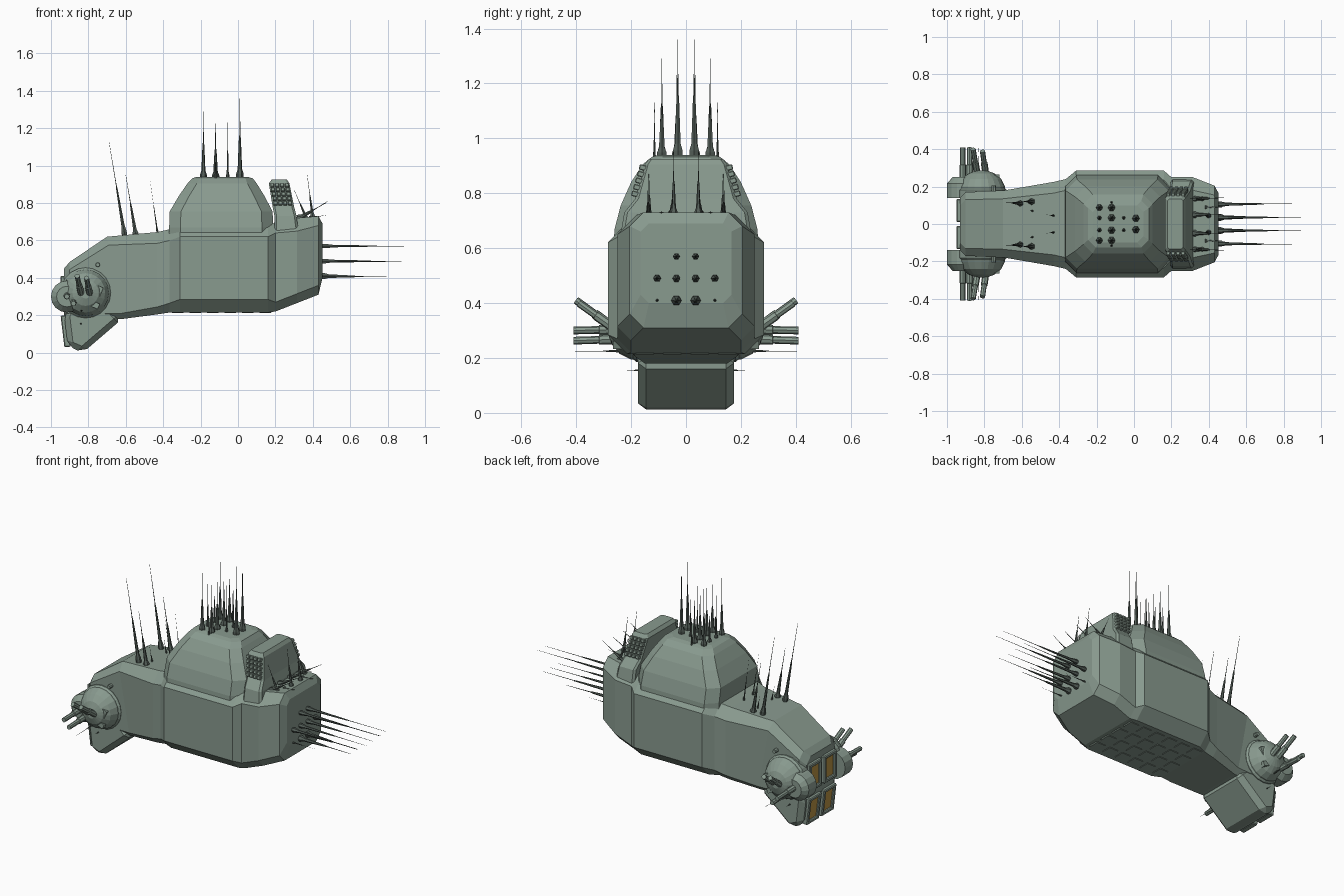
import bpy, bmesh, math
from mathutils import Vector, Matrix

if "Cube" in bpy.data.objects:
    bpy.data.objects.remove(bpy.data.objects["Cube"])


def material(name, rgb):
    m = bpy.data.materials.new(name)
    m.diffuse_color = (*rgb, 1)
    m.use_nodes = True
    m.node_tree.nodes["Principled BSDF"].inputs["Base Color"].default_value = m.diffuse_color
    return m


GREEN = material("hull_green", (0.25, 0.325, 0.275))
DARK = material("dark_metal", (0.09, 0.115, 0.10))
AMBER = material("amber_glass", (0.50, 0.30, 0.06))


def finish(name, bm, mat=GREEN, bevel=0, smooth=False):
    bmesh.ops.recalc_face_normals(bm, faces=bm.faces)
    me = bpy.data.meshes.new(name)
    bm.to_mesh(me)
    bm.free()
    ob = bpy.data.objects.new(name, me)
    bpy.context.collection.objects.link(ob)
    me.materials.append(mat)
    if smooth:
        me.polygons.foreach_set("use_smooth", [True] * len(me.polygons))
    if bevel:
        b = ob.modifiers.new("bevel", "BEVEL")
        b.width, b.segments = bevel, 1
    return ob


def add_loft(bm, rings):
    vs = [[bm.verts.new(p) for p in r] for r in rings]
    n = len(vs[0])
    for a, b in zip(vs, vs[1:]):
        for i in range(n):
            j = (i + 1) % n
            bm.faces.new((a[i], a[j], b[j], b[i]))
    bm.faces.new(vs[0])
    bm.faces.new(vs[-1])


def chamfered(u0, u1, v0, v1, c0, c1):
    """Rectangle with cut corners: c0 at the v0 side, c1 at the v1 side."""
    return [(u0 + c0, v0), (u1 - c0, v0), (u1, v0 + c0), (u1, v1 - c1),
            (u1 - c1, v1), (u0 + c1, v1), (u0, v1 - c1), (u0, v0 + c0)]


def add_box(bm, centre, size, rot=Matrix()):
    m = Matrix.Translation(centre) @ rot.to_4x4() @ Matrix.Diagonal((*size, 1))
    bmesh.ops.create_cube(bm, size=1, matrix=m)


def add_turned(bm, base, tip, profile, sides=8):
    """Round part from base to tip; profile = (fraction of length, radius)."""
    base, tip = Vector(base), Vector(tip)
    q = (tip - base).to_track_quat('Z', 'Y')
    rings = []
    for t, r in profile:
        c = base.lerp(tip, t)
        rings.append([c + q @ Vector((r * math.cos(k * math.tau / sides),
                                      r * math.sin(k * math.tau / sides), 0))
                      for k in range(sides)])
    add_loft(bm, rings)


def add_spike(bm, base, tip, r=0.017):
    add_turned(bm, base, tip, [(0, r), (.06, r), (.12, r * .6), (.5, r * .28),
                               (.55, r * .13), (1, r * .05)], 6)


# hull: cross-sections along x (x bottom, x top, half width, z0, z1, chamfers)
sections = [(-.93, -.93, .14, .19, .45, .03, .04), (-.90, -.90, .17, .18, .485, .03, .04),
            (-.62, -.70, .18, .18, .62, .03, .045), (-.43, -.43, .225, .205, .645, .04, .06),
            (-.365, -.365, .24, .215, .66, .05, .06), (-.31, -.31, .285, .215, .67, .07, .05),
            (.16, .16, .285, .215, .67, .07, .05), (.20, .20, .25, .22, .70, .05, .06),
            (.315, .315, .25, .265, .72, .05, .07), (.43, .43, .205, .31, .73, .05, .05),
            (.452, .452, .165, .40, .69, .03, .03)]
bm = bmesh.new()
rings = []
for xb, xt, w, z0, z1, cb, ct in sections:
    rings.append([(xb + (xt - xb) * (z - z0) / (z1 - z0), y, z)
                  for y, z in chamfered(-w, w, z0, z1, cb, ct)])
add_loft(bm, rings)
finish("hull", bm)

# chin: side profile extruded across the width
bm = bmesh.new()
chin = [(-.93, .20), (-.91, .035), (-.83, 0), (-.62, .18), (-.70, .26), (-.90, .26)]
add_loft(bm, [[(x, y, z) for x, z in chin] for y in (-.175, .175)])
finish("chin", bm, bevel=.03)

# upper dome and rear launcher ridge: (z, x0, x1, half width, chamfer)
def stack(name, levels):
    bm = bmesh.new()
    add_loft(bm, [[(x, y, z) for x, y in chamfered(x0, x1, -w, w, c, c)]
                  for z, x0, x1, w, c in levels])
    return finish(name, bm)


stack("dome", [(.60, -.368, .188, .265, .06), (.67, -.368, .188, .26, .06),
               (.755, -.365, .185, .238, .06), (.84, -.315, .14, .20, .055),
               (.905, -.27, .10, .158, .05), (.932, -.245, .08, .125, .04),
               (.94, -.22, .05, .10, .035)])
stack("launcher_ridge", [(.64, .195, .325, .24, .012), (.73, .195, .313, .225, .012),
                         (.78, .185, .30, .185, .012), (.905, .165, .275, .15, .012),
                         (.925, .18, .262, .135, .01)])

# launcher cells on both ends of the ridge
bm = bmesh.new()
for s in (-1, 1):
    for i in range(4):
        for j in range(5):
            t = (j + .5) / 5
            z = .785 + .12 * t
            add_box(bm, (.203 - .022 * t + .026 * i, s * (.187 - .035 * t), z),
                    (.021, .03, .02), Matrix.Rotation(s * .27, 3, 'X'))
finish("launcher_cells", bm, bevel=.003)

# belly tiles
bm = bmesh.new()
for i in range(6):
    for j in range(4):
        add_box(bm, (-.322 + .0935 * i, -.15 + .1 * j, .235), (.086, .092, .045))
finish("belly_tiles", bm, bevel=.014)

# face windows with frames
panes, frames = bmesh.new(), bmesh.new()
for z, x, tilt in ((.325, -.932, 0), (.115, -.921, -.12)):
    rot = Matrix.Rotation(tilt, 3, 'Y')
    for y in (-.072, .072):
        add_box(panes, (x, y, z), (.016, .07, .12), rot)
        for k in (-1, 1):
            add_box(frames, (x, y + k * .05, z), (.035, .022, .17), rot)
            add_box(frames, Vector((x, y, z)) + rot @ Vector((0, 0, k * .074)),
                    (.035, .10, .022), rot)
finish("window_panes", panes, AMBER)
finish("window_frames", frames, bevel=.005)

# gun turrets on both cheeks
for s, side in ((-1, "front"), (1, "back")):
    bm = bmesh.new()
    add_turned(bm, (-.815, s * .14, .32), (-.815, s * .285, .32),
               [(0, .135), (.28, .135), (.36, .125), (.42, .125), (.7, .105),
                (.9, .07), (1, .03)], 20)
    add_turned(bm, (-.915, s * .14, .30), (-.915, s * .25, .30),
               [(0, .085), (.7, .085), (1, .055)], 16)
    add_box(bm, (-.78, s * .235, .345), (.11, .06, .05), Matrix.Rotation(.4, 3, 'Y'))
    add_box(bm, (-.80, s * .235, .27), (.12, .06, .03), Matrix.Rotation(.4, 3, 'Y'))
    add_turned(bm, (-.75, s * .15, .47), (-.75, s * .205, .47), [(0, .014), (1, .011)])
    finish(side + "_turret", bm)
    bm = bmesh.new()
    for a, b in (((-.915, .20, .305), (-.915, .41, .30)), ((-.88, .20, .27), (-.88, .41, .263)),
                 ((-.835, .25, .30), (-.86, .40, .41)), ((-.79, .25, .30), (-.81, .39, .40))):
        add_turned(bm, (a[0], s * a[1], a[2]), (b[0], s * b[1], b[2]),
                   [(0, .018), (.55, .018), (.56, .014), (1, .014)])
    finish(side + "_guns", bm)
    bm = bmesh.new()
    add_spike(bm, (-.84, s * .17, .225), (-.83, s * .405, .225), .012)
    add_spike(bm, (-.84, s * .16, .155), (-.84, s * .215, .155), .008)
    finish(side + "_cheek_spikes", bm, DARK)

# antennas: (base, tip, radius), mirrored in y
groups = {
    "dome_antennas": [((-.185, .088, .93), (-.185, .088, 1.29), .018),
                      ((-.12, .088, .93), (-.12, .088, 1.23), .02),
                      ((-.12, .115, .92), (-.12, .115, 1.10), .008),
                      ((-.185, .033, .93), (-.185, .033, 1.20), .012),
                      ((-.12, .033, .93), (-.12, .033, 1.23), .02),
                      ((-.055, .033, .93), (-.055, .033, 1.23), .009),
                      ((.01, .03, .93), (.01, .03, 1.36), .02)],
    "neck_antennas": [((-.605, .11, .62), (-.69, .115, 1.13), .016),
                      ((-.545, .12, .62), (-.60, .12, .95), .018),
                      ((-.54, .07, .62), (-.56, .07, .72), .009),
                      ((-.43, .045, .64), (-.47, .05, .92), .006)],
    "tail_antennas": [((.44, .035, .57), (1.0, .035, .57), .013),
                      ((.44, .035, .49), (.91, .035, .485), .014),
                      ((.44, .105, .49), (.91, .11, .49), .014),
                      ((.44, .035, .41), (.80, .035, .405), .019),
                      ((.44, .105, .41), (.60, .105, .41), .006)],
    "shoulder_antennas": [((.32, .135, .71), (.48, .14, .81), .018),
                          ((.32, .05, .72), (.47, .05, .80), .018),
                          ((.37, .135, .71), (.30, .135, .87), .015),
                          ((.40, .045, .72), (.37, .045, .95), .014),
                          ((.38, .09, .72), (.47, .09, .735), .013)],
}
for name, spikes in groups.items():
    bm = bmesh.new()
    for a, b, r in spikes:
        for s in (-1, 1):
            add_spike(bm, (a[0], s * a[1], a[2]), (b[0], s * b[1], b[2]), r)
    finish(name, bm, DARK)
